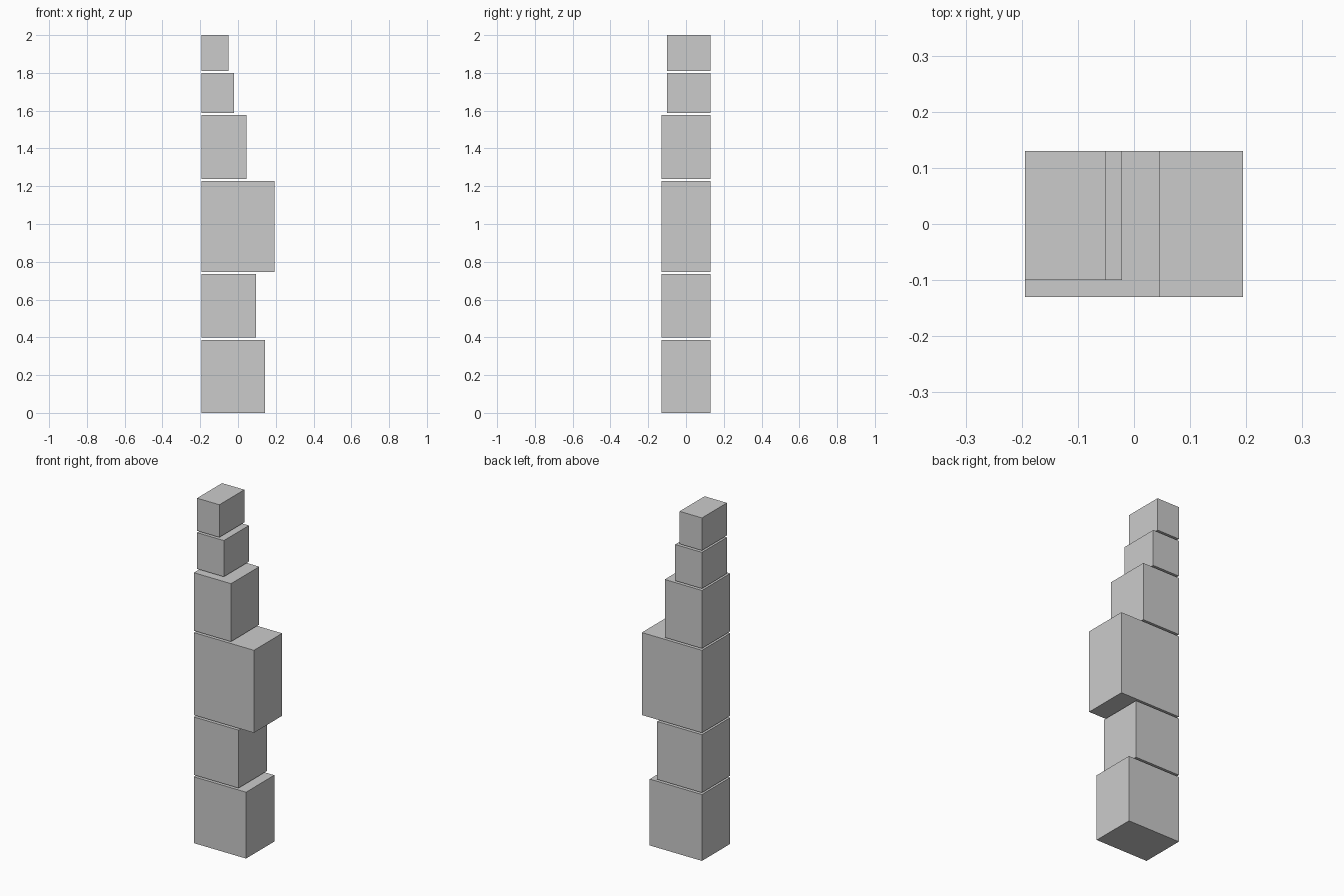
import bpy

if "Cube" in bpy.data.objects:
    bpy.data.objects.remove(bpy.data.objects["Cube"])

LEFT, BACK = -0.194, 0.13   # all blocks share the same left and back planes

# name, right edge x, front edge y, bottom z, top z
blocks = [
    ("base_block",        0.143, -0.13, 0.0,   0.387),
    ("lower_block",       0.095, -0.13, 0.398, 0.736),
    ("wide_middle_block", 0.194, -0.13, 0.747, 1.228),
    ("upper_block",       0.046, -0.13, 1.239, 1.577),
    ("small_block",      -0.021, -0.10, 1.588, 1.799),
    ("top_block",        -0.050, -0.10, 1.810, 2.0),
]


def box(name, x0, x1, y0, y1, z0, z1):
    bpy.ops.mesh.primitive_cube_add(
        size=1, location=((x0 + x1) / 2, (y0 + y1) / 2, (z0 + z1) / 2))
    ob = bpy.context.object
    ob.name = name
    ob.scale = (x1 - x0, y1 - y0, z1 - z0)
    bpy.ops.object.transform_apply(location=False, rotation=False, scale=True)
    return ob


# stacked blocks with thin gaps between them
for name, right, front, bottom, top in blocks:
    box(name, LEFT, right, front, BACK, bottom, top)
